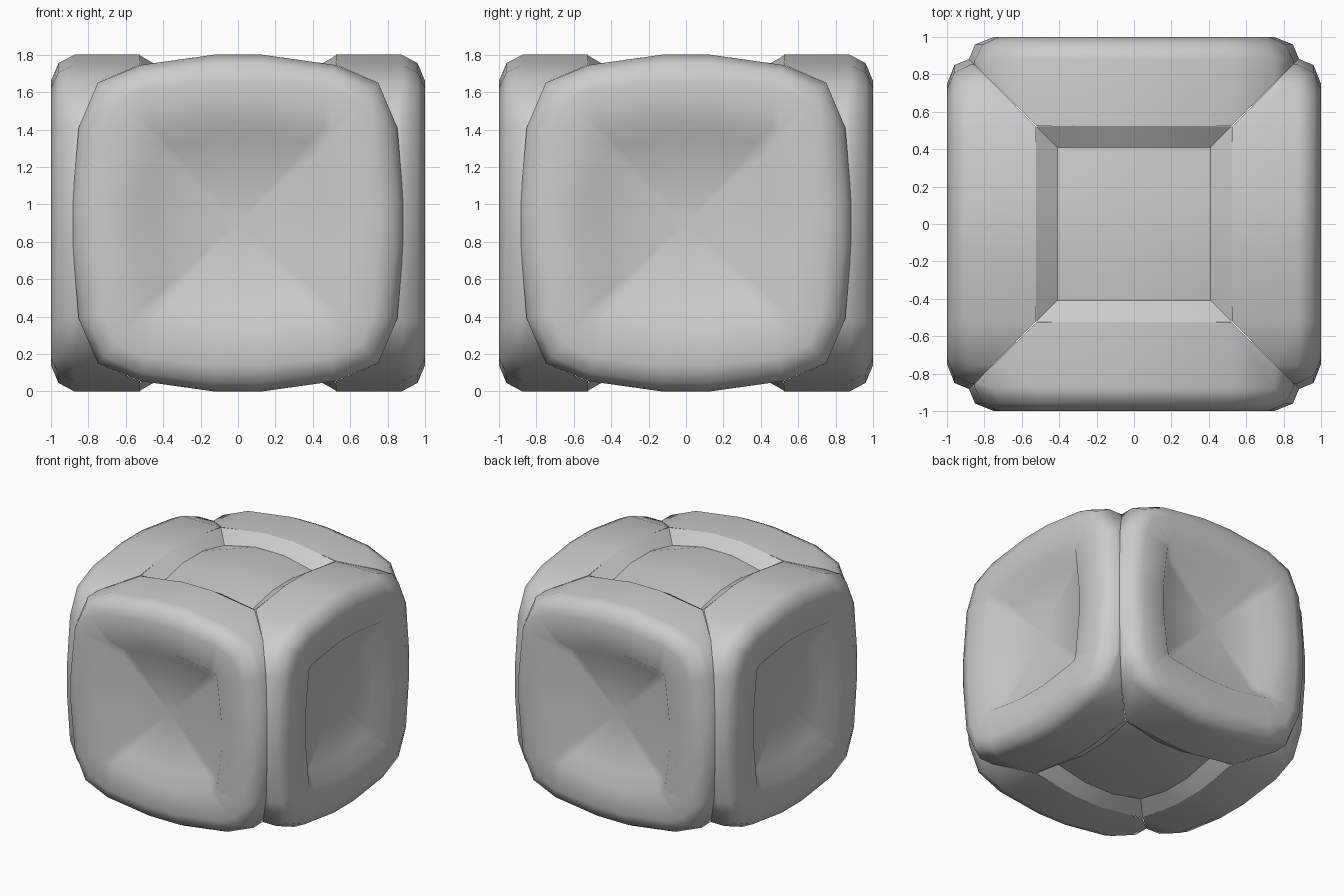
import bpy
import bmesh
import math

cube = bpy.data.objects.get("Cube")
if cube:
    bpy.data.objects.remove(cube, do_unlink=True)

MID = 0.9  # height of the body centre

grey = bpy.data.materials.new("plain grey")
grey.use_nodes = True
grey.diffuse_color = (0.6, 0.6, 0.6, 1)
bsdf = next(n for n in grey.node_tree.nodes if n.type == "BSDF_PRINCIPLED")
bsdf.inputs["Base Color"].default_value = (0.6, 0.6, 0.6, 1)
bsdf.inputs["Roughness"].default_value = 0.7


def add_object(name, bm, rotation):
    mesh = bpy.data.meshes.new(name)
    bm.to_mesh(mesh)
    bm.free()
    mesh.materials.append(grey)
    obj = bpy.data.objects.new(name, mesh)
    bpy.context.collection.objects.link(obj)
    obj.location.z = MID
    obj.rotation_euler = rotation
    return obj


def full_loop(quarter):
    """Mirror a quarter outline into a closed clockwise loop."""
    back = quarter[::-1]
    return (quarter + [(u, -v) for u, v in back]
            + [(-u, -v) for u, v in quarter] + [(-u, v) for u, v in back])


# Quarter outlines of the cushion, from the top centre round to the side
OUTER = [(0.13, 0.9), (0.52, 0.845), (0.75, 0.75), (0.852, 0.51), (0.885, 0.11)]
BEVEL = [(0.13, 0.855), (0.51, 0.805), (0.715, 0.715), (0.81, 0.51), (0.85, 0.11)]
FACE = [(0.13, 0.76), (0.49, 0.72), (0.65, 0.65), (0.72, 0.5), (0.75, 0.11)]
RIM = [(0.13, 0.55), (0.45, 0.505), (0.495, 0.49), (0.51, 0.45), (0.55, 0.11)]
FLOOR = [(0.13, 0.45), (0.37, 0.42), (0.41, 0.41), (0.42, 0.37), (0.45, 0.11)]


def side_cushion(name, angle):
    bm = bmesh.new()
    # Inner end is mitred on the diagonal and stops at the top opening
    rings = [[bm.verts.new((u, -min(0.865, max(abs(u), 0.525)), v))
              for u, v in full_loop(OUTER)]]
    for outline, depth in ((OUTER, 0.875), (BEVEL, 0.96), (FACE, 1.0),
                           (RIM, 1.0), (FLOOR, 0.905)):
        rings.append([bm.verts.new((u, -depth, v)) for u, v in full_loop(outline)])
    count = len(rings[0])
    for a, b in zip(rings, rings[1:]):
        for i in range(count):
            j = (i + 1) % count
            bm.faces.new((a[i], b[i], b[j], a[j]))
    # Shallow dished floor
    centre = bm.verts.new((0, -0.885, 0))
    floor = rings[-1]
    for i in range(count):
        bm.faces.new((floor[i], centre, floor[(i + 1) % count]))
    for face in bm.faces:
        face.smooth = True
    obj = add_object(name, bm, (0, 0, angle))
    obj.modifiers.new("even_shading", "WEIGHTED_NORMAL")


def end_recess(name, tilt):
    bm = bmesh.new()
    steps = (-0.41, -0.13, 0.13, 0.41)
    heights = (0.85, 0.83, 0.77)  # centre, edge, corner
    grid = [[bm.verts.new((x, y, heights[(abs(x) > 0.4) + (abs(y) > 0.4)]))
             for x in steps] for y in steps]
    for r in range(3):
        for c in range(3):
            bm.faces.new((grid[r][c], grid[r][c + 1],
                          grid[r + 1][c + 1], grid[r + 1][c]))
    # Sloping walls up to the rim of the opening
    border = (grid[0][:3] + [row[3] for row in grid[:3]]
              + grid[3][:0:-1] + [row[0] for row in grid[:0:-1]])
    rim = []
    for v in border:
        corner = abs(v.co.x) > 0.4 and abs(v.co.y) > 0.4
        reach = 1.27 if corner else 1.293
        x, y = (t * reach if abs(t) > 0.4 else t for t in v.co.xy)
        rim.append(bm.verts.new((x, y, 0.845 if corner else 0.9)))
    for i in range(len(border)):
        j = (i + 1) % len(border)
        bm.faces.new((border[i], rim[i], rim[j], border[j]))
    obj = add_object(name, bm, (tilt, 0, 0))
    bpy.ops.object.select_all(action="DESELECT")
    obj.select_set(True)
    bpy.context.view_layer.objects.active = obj
    bpy.ops.object.shade_smooth_by_angle(angle=math.radians(30))


# Four padded sides
for k, side in enumerate(("front", "left", "back", "right")):
    side_cushion(side + "_cushion", k * math.pi / 2)

# Recessed panels closing the top and bottom
end_recess("top_recess", 0)
end_recess("bottom_recess", math.pi)
